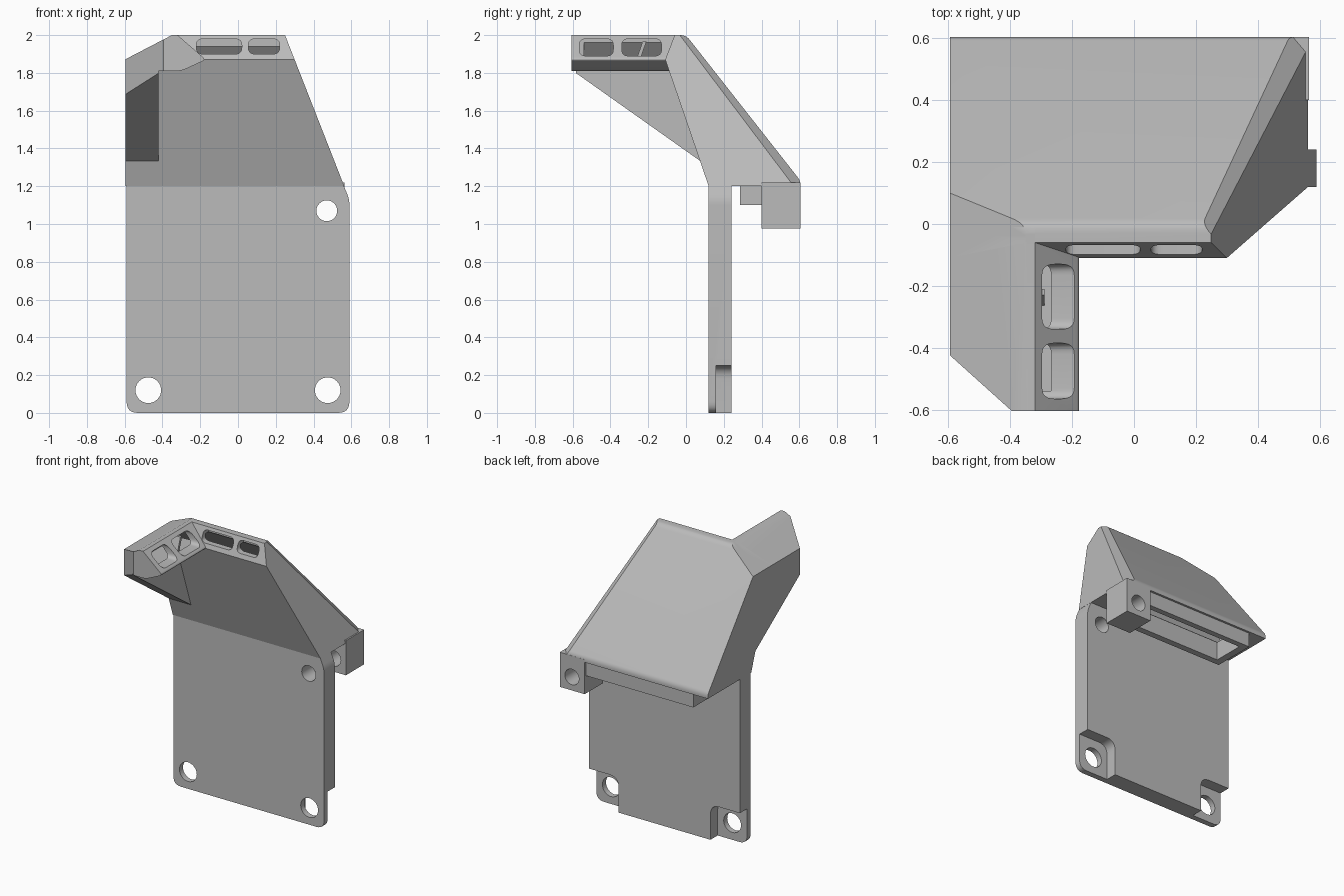
import bpy, bmesh, math
from mathutils import Vector

if "Cube" in bpy.data.objects:
    bpy.data.objects.remove(bpy.data.objects["Cube"])

grey = bpy.data.materials.new("plain_grey")
grey.use_nodes = True
grey.diffuse_color = (0.5, 0.5, 0.5, 1)
for node in grey.node_tree.nodes:
    if node.type == 'BSDF_PRINCIPLED':
        node.inputs["Base Color"].default_value = (0.5, 0.5, 0.5, 1)

# Sloping planes that trim the hood: (point, outward normal)
RIGHT = (Vector((0.59, 0, 1.13)), Vector((0.74, 0, 0.29)).normalized())
SHOULDER = (Vector((-0.6, 0, 1.87)), Vector((-0.13, 0, 0.25)).normalized())
CORNER = (Vector((-0.6, -0.42, 0)), Vector((-0.18, -0.2, 0)).normalized())
CREST = (Vector((0.24, -0.01, 1.99)), Vector((0.6, 0.51, 0.62)).normalized())


def inset(plane, d):
    return plane[0] - plane[1] * d, plane[1]


def rounded(pts):
    """Replace every point that has a third value by an arc of that radius."""
    out = []
    for i, p in enumerate(pts):
        c = Vector(p[:2])
        if len(p) < 3:
            out.append(c)
            continue
        a = c + (Vector(pts[i - 1][:2]) - c).normalized() * p[2]
        b = c + (Vector(pts[(i + 1) % len(pts)][:2]) - c).normalized() * p[2]
        for k in range(7):
            t = k / 6
            out.append(a * (1 - t) ** 2 + c * 2 * t * (1 - t) + b * t * t)
    return out


def hull(points):
    bm = bmesh.new()
    for p in points:
        bm.verts.new(p)
    bmesh.ops.convex_hull(bm, input=bm.verts[:])
    bmesh.ops.delete(bm, geom=[v for v in bm.verts if not v.link_faces], context='VERTS')
    return bm


def prism(name, axis, pts, lo, hi, clips=()):
    """Convex profile pushed along an axis and trimmed by planes."""
    place = {'x': lambda t, p: (t, p[0], p[1]), 'y': lambda t, p: (p[0], t, p[1])}[axis]
    bm = hull([place(t, p) for t in (lo, hi) for p in rounded(pts)])
    for co, no in clips:
        bmesh.ops.bisect_plane(bm, geom=bm.verts[:] + bm.edges[:] + bm.faces[:], dist=1e-5,
                               plane_co=co, plane_no=no, clear_outer=True)
        points = [v.co.copy() for v in bm.verts]
        bm.free()
        bm = hull(points)
    bmesh.ops.dissolve_limit(bm, angle_limit=0.01, verts=bm.verts[:], edges=bm.edges[:])
    bmesh.ops.recalc_face_normals(bm, faces=bm.faces[:])
    mesh = bpy.data.meshes.new(name)
    bm.to_mesh(mesh)
    bm.free()
    mesh.materials.append(grey)
    ob = bpy.data.objects.new(name, mesh)
    bpy.context.collection.objects.link(ob)
    return ob


def rect(a0, a1, b0, b1, *r):
    return [(a0, b0, *r), (a1, b0, *r), (a1, b1, *r), (a0, b1, *r)]


def combine(ob, others, operation):
    bpy.context.view_layer.objects.active = ob
    for other in others:
        mod = ob.modifiers.new(operation, 'BOOLEAN')
        mod.operation, mod.solver, mod.object = operation, 'EXACT', other
        bpy.ops.object.modifier_apply(modifier=mod.name)
        bpy.data.objects.remove(other)


def hole(x, z, r):
    circle = [(x + r * math.cos(k * math.tau / 32), z + r * math.sin(k * math.tau / 32))
              for k in range(32)]
    return prism("hole", 'y', circle, 0, 0.8)


# Mounting plate with thin corner pads and screw holes
plate = prism("mounting_plate", 'y',
              [(-0.59, 0, 0.06), (0.59, 0, 0.06), (0.59, 1.13, 0.03), (0.52, 1.3), (-0.59, 1.3)],
              0.12, 0.24)
cuts = [hole(s * 0.475, 0.12, 0.068) for s in (-1, 1)] + [hole(0.47, 1.07, 0.055)]
for s in (-1, 1):
    cuts.append(prism("pad_notch", 'y', [(s * 0.36, -0.05), (s * 0.7, -0.05),
                                         (s * 0.7, 0.25), (s * 0.36, 0.25, 0.07)], 0.16, 0.3))
combine(plate, cuts, 'DIFFERENCE')

# Sloping hood
hood = prism("duct_hood", 'x',
             [(0.12, 1.2), (0.12, 1.5), (-0.08, 1.82), (-0.11, 1.87), (-0.06, 2),
              (0, 2, 0.03), (0.605, 1.23, 0.02), (0.605, 1.2)],
             -0.595, 0.62, [RIGHT, SHOULDER, CREST])
# Side arm: outer wall with sloping underside, and the slanted nozzle body
arm_wall = prism("arm_wall", 'x',
                 [(0.13, 1.295), (-0.605, 1.815), (-0.605, 2), (-0.01, 2), (0.13, 1.8)],
                 -0.595, -0.42, [SHOULDER, CORNER])
nozzle = prism("arm_nozzle", 'y',
               [(-0.45, 1.81), (-0.3, 1.81, 0.03), (-0.17, 1.87, 0.02), (-0.32, 2), (-0.45, 2)],
               -0.605, -0.01, [SHOULDER, CORNER])
# Inlet frame and screw block under the hood
frame = prism("inlet_frame", 'x', rect(0.285, 0.59, 1.1, 1.22), -0.47, 0.39)
block = prism("screw_block", 'x', rect(0.4, 0.605, 0.975, 1.22), 0.37, 0.565)
combine(hood, [arm_wall, nozzle, frame, block], 'UNION')

# Hollow air path
cavity = prism("air_path", 'x',
               [(0.26, 1.23), (0.55, 1.23), (-0.01, 1.94), (-0.05, 1.94), (-0.06, 1.88)],
               -0.55, 0.6, [inset(RIGHT, 0.05), inset(SHOULDER, 0.05)])
arm_cavity = prism("arm_air_path", 'y',
                   [(-0.44, 1.86), (-0.36, 1.96), (-0.33, 1.96), (-0.25, 1.87)], -0.54, -0.03)
inlet = prism("inlet", 'x', rect(0.33, 0.55, 1.0, 1.25), -0.42, 0.32)
# Outlet slots in the front face and the arm face
slots = [prism("front_slot", 'y', rect(a, b, 1.9, 1.98, 0.035), -0.2, -0.015)
         for a, b in ((-0.22, 0.02), (0.055, 0.22))]
slots += [prism("arm_slot", 'x', rect(a, b, 1.89, 1.98, 0.035), -0.36, -0.1)
          for a, b in ((-0.565, -0.385), (-0.34, -0.13))]
combine(hood, [cavity, arm_cavity, inlet, hole(0.47, 1.07, 0.055)] + slots, 'DIFFERENCE')

# Guide vane inside the arm
vane = prism("guide_vane", 'x', [(-0.27, 1.85), (-0.25, 1.85), (-0.21, 1.965), (-0.23, 1.965)],
             -0.38, -0.29)

# Smooth rounded corners, keep hard edges
bpy.ops.object.select_all(action='DESELECT')
for ob in (plate, hood, vane):
    ob.select_set(True)
bpy.context.view_layer.objects.active = hood
bpy.ops.object.shade_smooth_by_angle(angle=math.radians(30))
